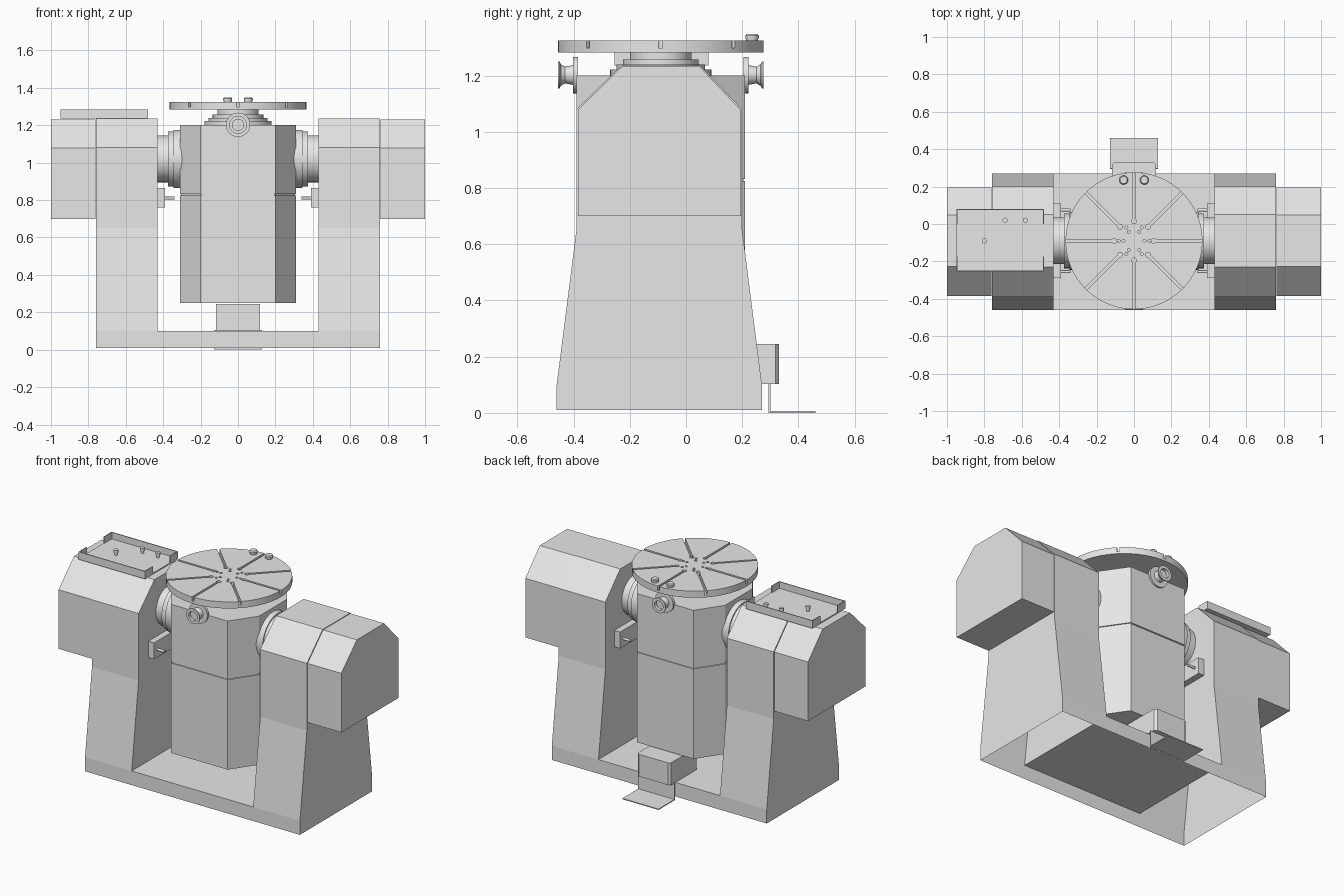
import bpy, bmesh
from math import radians, sin, cos, pi
from mathutils import Matrix, Vector

cube = bpy.data.objects.get("Cube")
if cube:
    bpy.data.objects.remove(cube)

grey = bpy.data.materials.new("machine_grey")
grey.use_nodes = True
grey.diffuse_color = (0.8, 0.8, 0.8, 1)
grey.node_tree.nodes["Principled BSDF"].inputs["Base Color"].default_value = (0.8, 0.8, 0.8, 1)

MID = -0.09  # depth of the table and tilt axes


def finish(name, bm, smooth=False):
    mesh = bpy.data.meshes.new(name)
    bmesh.ops.recalc_face_normals(bm, faces=bm.faces)
    bm.to_mesh(mesh)
    bm.free()
    obj = bpy.data.objects.new(name, mesh)
    bpy.context.collection.objects.link(obj)
    mesh.materials.append(grey)
    if smooth:
        bpy.ops.object.select_all(action='DESELECT')
        obj.select_set(True)
        bpy.context.view_layer.objects.active = obj
        bpy.ops.object.shade_smooth_by_angle(angle=radians(30))
    return obj


def add_prism(bm, points, axis, lo, hi):
    """Extrude a 2D outline along x or z; returns the low and high caps."""
    place = (lambda p, h: (h, *p)) if axis == 'X' else (lambda p, h: (*p, h))
    rings = [[bm.verts.new(place(p, h)) for p in points] for h in (lo, hi)]
    n = len(points)
    for i in range(n):
        j = (i + 1) % n
        bm.faces.new((rings[0][i], rings[0][j], rings[1][j], rings[1][i]))
    return [bm.faces.new(r) for r in rings]


def prism(name, points, axis, lo, hi):
    bm = bmesh.new()
    add_prism(bm, points, axis, lo, hi)
    return finish(name, bm)


def add_box(bm, x, y, z):
    return add_prism(bm, [(x[0], y[0]), (x[1], y[0]), (x[1], y[1]), (x[0], y[1])], 'Z', *z)


def boxes(name, *specs):
    bm = bmesh.new()
    for spec in specs:
        add_box(bm, *spec)
    return finish(name, bm)


def add_lathe(bm, profile, origin, direction=(0, 0, 1), sides=48):
    """Turn (radius, height) points about an axis and cap both ends."""
    turn = Vector((0, 0, 1)).rotation_difference(Vector(direction)).to_matrix().to_4x4()
    mat = Matrix.Translation(origin) @ turn
    rings = [[bm.verts.new(mat @ Vector((r * cos(2 * pi * i / sides), r * sin(2 * pi * i / sides), h)))
              for i in range(sides)] for r, h in profile]
    for a, b in zip(rings, rings[1:]):
        for i in range(sides):
            j = (i + 1) % sides
            bm.faces.new((a[i], a[j], b[j], b[i]))
    bm.faces.new(rings[0])
    bm.faces.new(rings[-1])


def lathe(name, profile, origin, direction=(0, 0, 1), sides=48):
    bm = bmesh.new()
    add_lathe(bm, profile, origin, direction, sides)
    return finish(name, bm, True)


# Hollow base skirt, open below, with a thin deck between the uprights
bm = bmesh.new()
caps = add_box(bm, (-0.76, 0.76), (-0.46, 0.27), (0.01, 0.1))
bmesh.ops.delete(bm, geom=caps, context='FACES_ONLY')
finish("base_skirt", bm)
bm = bmesh.new()
deck = [bm.verts.new((x, y, 0.1)) for x, y in ((-0.43, -0.46), (0.43, -0.46), (0.43, 0.27), (-0.43, 0.27))]
bm.faces.new(deck)
finish("base_deck", bm)

# Uprights, end covers, trunnions and clamp blocks on both sides
top = [(0.2, 1.08), (0.05, 1.235), (-0.23, 1.235), (-0.39, 1.08)]
upright = [(-0.39, 0.65), (-0.46, 0.1), (0.27, 0.1), (0.2, 0.65)] + top
cover = [(-0.385, 0.7), (0.195, 0.7), (0.195, 1.078), (0.048, 1.232), (-0.228, 1.232), (-0.385, 1.078)]
for side, s in (("left", 1), ("right", -1)):
    bm = bmesh.new()
    add_prism(bm, upright, 'X', 0.43 * s, 0.76 * s)
    floor = [f for f in bm.faces if all(v.co.z < 0.11 for v in f.verts)]
    bmesh.ops.delete(bm, geom=floor, context='FACES_ONLY')
    finish(side + "_upright", bm)
    prism(side + "_end_cover", cover, 'X', 0.762 * s, 1.0 * s)
    lathe(side + "_trunnion",
          [(0.155, 0.3), (0.155, 0.345), (0.147, 0.345), (0.147, 0.375), (0.125, 0.375), (0.125, 0.435)],
          (0, MID, 1.02), (s, 0, 0))
    xs = sorted((0.39 * s, 0.44 * s))
    boxes(side + "_clamp_block", (xs, (-0.29, 0.11), (0.76, 0.865)))
    for end, y in (("front", -0.255), ("back", 0.075)):
        lathe(side + "_" + end + "_clamp_pin", [(0.008, 0.34), (0.008, 0.4)], (0, y, 0.81), (s, 0, 0), 16)

# Tilting octagonal housing in two sections
half = [(0.31, 0.14), (0.2, 0.3), (-0.2, 0.3), (-0.31, 0.14)]
plan = half + [(-x, -y) for x, y in half]
prism("housing_lower", [(x, y + MID) for x, y in plan], 'Z', 0.25, 0.825)
prism("housing_seam", [(x * 0.98, y * 0.98 + MID) for x, y in plan], 'Z', 0.82, 0.835)
prism("housing_upper", [(x, y + MID) for x, y in plan], 'Z', 0.832, 1.2)

# Stepped neck below the table
lathe("table_neck", [(0.18, 1.195), (0.18, 1.222), (0.158, 1.222), (0.158, 1.24),
                     (0.135, 1.24), (0.135, 1.258), (0.11, 1.258), (0.11, 1.29)], (0, MID, 0))

# Round table with radial slots and a ring of small holes
table = lathe("rotary_table", [(0.366, 1.283), (0.366, 1.325)], (0, MID, 0), sides=96)
bm = bmesh.new()
for i in range(8):
    start = len(bm.verts)
    add_box(bm, (0.105, 0.4), (-0.007, 0.007), (1.298, 1.35))
    add_lathe(bm, [(0.013, 1.298), (0.013, 1.35)], (0.105, 0, 0), sides=16)
    bm.verts.ensure_lookup_table()
    bmesh.ops.rotate(bm, verts=bm.verts[start:], cent=(0, 0, 0), matrix=Matrix.Rotation(i * pi / 4, 3, 'Z'))
for i in range(6):
    for r in (0.056, 0.082):
        add_lathe(bm, [(0.008, 1.305), (0.008, 1.35)], (r * cos(i * pi / 3), r * sin(i * pi / 3), 0), sides=12)
bmesh.ops.translate(bm, verts=bm.verts, vec=(0, MID, 0))
cutter = finish("table_slot_cutter", bm)
cutter.hide_render = True
cutter.hide_set(True)
cut = table.modifiers.new("slots", 'BOOLEAN')
cut.operation = 'DIFFERENCE'
cut.solver = 'EXACT'
cut.use_self = True
cut.object = cutter
bpy.context.view_layer.objects.active = table
bpy.ops.object.modifier_apply(modifier=cut.name)
bpy.data.objects.remove(cutter)

# Two locating studs on the table
for side, x in (("left", 0.055), ("right", -0.055)):
    lathe(side + "_stud", [(0.019, 1.32), (0.024, 1.336), (0.024, 1.342), (0.019, 1.348)], (x, 0.235, 0), sides=24)

# Flanged spigots on the front and back of the housing
for end, s in (("front", -1), ("back", 1)):
    lathe(end + "_spigot",
          [(0.065, 0.295), (0.065, 0.312), (0.035, 0.312), (0.03, 0.34), (0.038, 0.355),
           (0.048, 0.36), (0.048, 0.366), (0.03, 0.366), (0.03, 0.346)],
          (0, MID, 1.202), (0, s, 0), 32)

# Shallow tray on the right upright, with notched ends and three knobs
tx, ty, t = (-0.95, -0.48), (-0.255, 0.08), 0.006
rim = (1.235, 1.284)
walls = [(tx, ty, (1.235, 1.242))]
walls += [(tx, (y, y + t), rim) for y in (ty[0], ty[1] - t)]
for x in (tx[0], tx[1] - t):
    walls += [((x, x + t), (y, y + 0.08), rim) for y in (ty[0], ty[1] - 0.08)]
boxes("tray", *walls)
for i, (x, y) in enumerate(((-0.8, MID), (-0.69, 0.02), (-0.58, 0.02))):
    lathe("tray_knob_%d" % (i + 1), [(0.009, 1.24), (0.009, 1.258), (0.014, 1.258), (0.014, 1.275)],
          (x, y, 0), sides=16)

# Rear outlet box with clipped corners
w, c = 0.118, 0.015
prism("outlet_box", [(-w, 0.06), (w, 0.06), (w, 0.318), (w - c, 0.33), (c - w, 0.33), (-w, 0.318)], 'Z', 0.103, 0.245)

# Bent sheet below the outlet
boxes("outlet_sheet", ((-0.128, 0.128), (0.293, 0.3), (0, 0.105)), ((-0.128, 0.128), (0.3, 0.46), (0, 0.006)))
